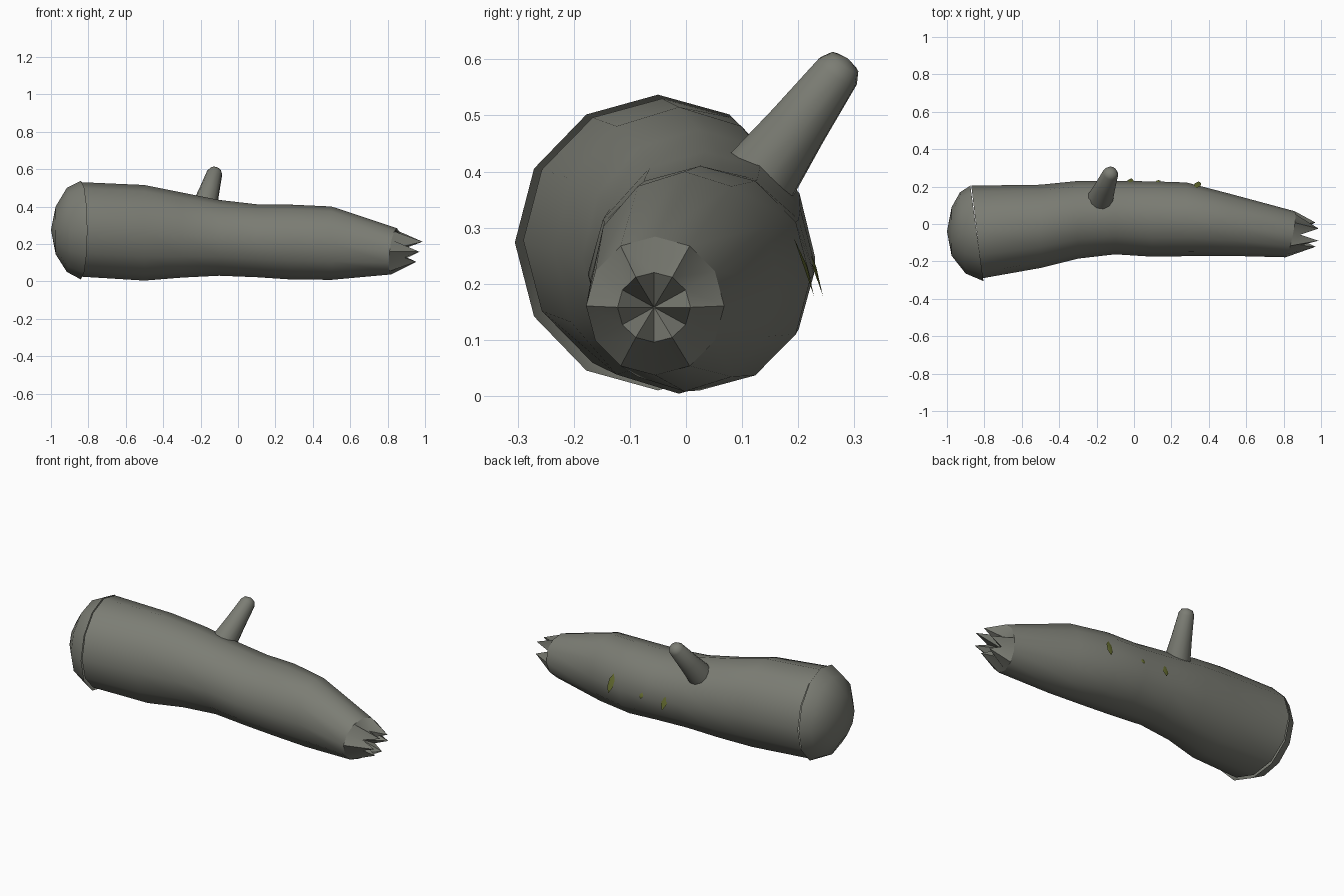
import bpy, bmesh, math
from mathutils import Vector

cube = bpy.data.objects.get("Cube")
if cube:
    bpy.data.objects.remove(cube)

SIDES = 12


def material(name, rgb):
    m = bpy.data.materials.new(name)
    m.use_nodes = True
    m.diffuse_color = (*rgb, 1)
    bsdf = m.node_tree.nodes["Principled BSDF"]
    bsdf.inputs["Base Color"].default_value = (*rgb, 1)
    bsdf.inputs["Roughness"].default_value = 0.9
    return m


bark = material("grey bark", (0.2, 0.205, 0.175))
moss = material("olive moss", (0.13, 0.15, 0.03))


def finish(bm, name, mat, angle=50):
    bmesh.ops.recalc_face_normals(bm, faces=bm.faces)
    me = bpy.data.meshes.new(name)
    bm.to_mesh(me)
    bm.free()
    me.materials.append(mat)
    ob = bpy.data.objects.new(name, me)
    bpy.context.collection.objects.link(ob)
    bpy.ops.object.select_all(action="DESELECT")
    ob.select_set(True)
    bpy.context.view_layer.objects.active = ob
    bpy.ops.object.shade_smooth_by_angle(angle=math.radians(angle))
    return ob


def ring(bm, x, y0, y1, z0, z1, tilt_y=0, tilt_z=0):
    """Oval ring across the trunk, optionally leaning along x."""
    verts = []
    for i in range(SIDES):
        a = math.tau * i / SIDES
        c, s = math.cos(a), math.sin(a)
        verts.append(bm.verts.new((x + tilt_y * c + tilt_z * s,
                                   (y0 + y1) / 2 + c * (y1 - y0) / 2,
                                   (z0 + z1) / 2 + s * (z1 - z0) / 2)))
    return verts


def bridge(bm, a, b):
    n = len(a)
    for i in range(n):
        j = (i + 1) % n
        bm.faces.new((a[i], a[j], b[j], b[i]))


def fan(bm, loop, tip):
    v = bm.verts.new(tip)
    for i in range(len(loop)):
        bm.faces.new((loop[i], loop[(i + 1) % len(loop)], v))


# Trunk: x, back/front limits, bottom/top limits, end tilts
trunk = [(-0.84, -0.29, 0.205, 0.025, 0.53, -0.03),
         (-0.5, -0.235, 0.21, 0.004, 0.515),
         (-0.3, -0.185, 0.23, 0.02, 0.475),
         (-0.1, -0.162, 0.23, 0.03, 0.435),
         (0.1, -0.175, 0.228, 0.022, 0.412),
         (0.28, -0.172, 0.222, 0.01, 0.41),
         (0.5, -0.17, 0.165, 0.008, 0.4),
         (0.835, -0.178, 0.068, 0.037, 0.284, 0.025, 0.015)]
bm = bmesh.new()
rings = [ring(bm, *r) for r in trunk]
for a, b in zip(rings, rings[1:]):
    bridge(bm, a, b)
finish(bm, "trunk", bark)

# Rounded end cap with a slight lip over the trunk
bm = bmesh.new()
cap = [(-0.84, -0.305, 0.205, 0.01, 0.537, -0.035),
       (-0.915, -0.265, 0.17, 0.05, 0.5, -0.015),
       (-0.975, -0.17, 0.09, 0.145, 0.4)]
rings = [ring(bm, *r) for r in cap]
for a, b in zip(rings, rings[1:]):
    bridge(bm, a, b)
fan(bm, rings[-1], (-1.0, -0.04, 0.275))
finish(bm, "rounded_end", bark)

# Broken end: alternating splinters round a hollow centre
bm = bmesh.new()
rim = ring(bm, *trunk[-1])
cy, cz = -0.057, 0.158
teeth = ring(bm, 0.9, cy - 0.065, cy + 0.065, cz - 0.062, cz + 0.062)
for i, v in enumerate(teeth):
    if i % 2 == 0:
        v.co.x = 0.97 + 0.02 * math.sin(math.tau * i / SIDES)
    else:
        v.co.x = 0.89
bridge(bm, rim, teeth)
fan(bm, teeth, (0.84, cy, cz))
finish(bm, "splintered_end", bark)

# Branch stub: tapered tube with a rounded tip
base, tip = Vector((-0.19, 0.11, 0.36)), Vector((-0.118, 0.288, 0.602))
axis = tip - base
turn = axis.to_track_quat("Z", "Y")
bm = bmesh.new()
rings = []
for t, r in ((0, 0.07), (0.15, 0.069), (0.5, 0.055), (0.9, 0.042), (0.97, 0.03)):
    loop = []
    for i in range(SIDES):
        a = math.tau * i / SIDES
        off = turn @ Vector((r * math.cos(a), r * math.sin(a), 0))
        loop.append(bm.verts.new(base + axis * t + off))
    rings.append(loop)
for a, b in zip(rings, rings[1:]):
    bridge(bm, a, b)
bm.faces.new(rings[0])
fan(bm, rings[-1], tip)
finish(bm, "branch_stub", bark)


# Moss slivers on the back: thin lens shapes leaning out at the bottom
def sliver(name, x, y, z, height, width):
    bm = bmesh.new()
    out = Vector((0, 0.95, 0.3)) * 0.006
    down = Vector((0.1, 0.33, -0.95)) * height / 2
    side = Vector((width / 2, 0, 0))
    mid = Vector((x, y, z))
    outline = [mid + down, mid + down * 0.4 + side, mid - down * 0.4 + side,
               mid - down, mid - down * 0.4 - side, mid + down * 0.4 - side]
    loop = [bm.verts.new(p) for p in outline]
    fan(bm, loop, mid + out)
    bm.faces.new(loop)
    finish(bm, name, moss)


sliver("moss_sliver_inner", -0.02, 0.226, 0.23, 0.11, 0.034)
sliver("moss_sliver_small", 0.13, 0.229, 0.22, 0.035, 0.022)
sliver("moss_sliver_outer", 0.34, 0.21, 0.23, 0.11, 0.034)
